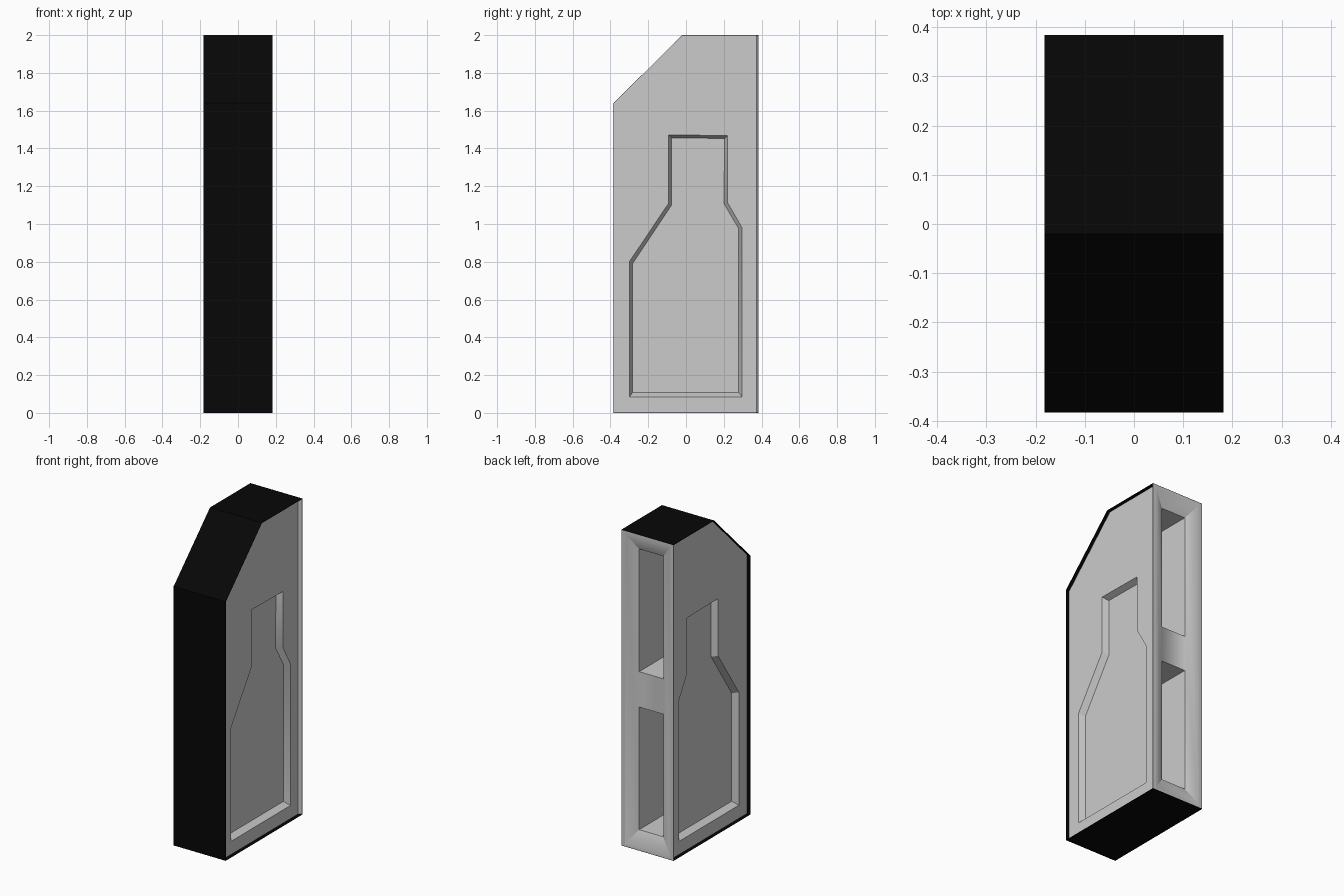
import bpy, bmesh

if "Cube" in bpy.data.objects:
    bpy.data.objects.remove(bpy.data.objects["Cube"])


def make(name, verts, faces):
    bm = bmesh.new()
    vs = [bm.verts.new(p) for p in verts]
    for f in faces:
        bm.faces.new([vs[i] for i in f])
    bmesh.ops.recalc_face_normals(bm, faces=bm.faces)
    mesh = bpy.data.meshes.new(name)
    bm.to_mesh(mesh)
    bm.free()
    obj = bpy.data.objects.new(name, mesh)
    bpy.context.collection.objects.link(obj)
    return obj


def loft(name, rings):
    """Closed solid through matching rings of points, capped at both ends."""
    n = len(rings[0])
    faces = [(k * n + i, k * n + (i + 1) % n, (k + 1) * n + (i + 1) % n, (k + 1) * n + i)
             for k in range(len(rings) - 1) for i in range(n)]
    faces += [range(n), range((len(rings) - 1) * n, len(rings) * n)]
    return make(name, [p for ring in rings for p in ring], faces)


def cut(target, cutter):
    cutter.hide_render = True
    mod = target.modifiers.new("cut", 'BOOLEAN')
    mod.operation = 'DIFFERENCE'
    mod.solver = 'EXACT'
    mod.object = cutter
    bpy.context.view_layer.objects.active = target
    bpy.ops.object.modifier_apply(modifier=mod.name)
    bpy.data.objects.remove(cutter)


WIDE, SIDE, BACK = 0.182, 0.16, 0.384   # rim half width, side panel half width, rear face

# Cabinet core: side profile swept between the two sunken side panels
profile = [(-0.381, 0.002), (BACK, 0.002), (BACK, 1.998), (-0.021, 1.998), (-0.381, 1.639)]
body = loft("cabinet_body", [[(x, y, z) for y, z in profile] for x in (-SIDE, SIDE)])

# Bottle-shaped recess on each side, walls tapering inward
outer = [(-0.30, 0.085), (0.297, 0.085), (0.297, 0.98), (0.219, 1.115),
         (0.219, 1.468), (-0.092, 1.472), (-0.092, 1.11), (-0.30, 0.80)]
inner = [(-0.283, 0.107), (0.279, 0.107), (0.279, 0.975), (0.20, 1.11),
         (0.205, 1.453), (-0.076, 1.456), (-0.076, 1.10), (-0.283, 0.79)]
for side in (-1, 1):
    cut(body, loft("side_recess_cutter",
                   [[(side * x, y, z) for y, z in ring]
                    for x, ring in ((0.20, outer), (SIDE, outer), (0.122, inner))]))

# Flared lip along each rear edge
for side, name in ((-1, "rear_lip_left"), (1, "rear_lip_right")):
    section = [(side * (SIDE - 0.002), 0.372), (side * WIDE, 0.382),
               (side * WIDE, BACK), (side * (SIDE - 0.002), BACK)]
    loft(name, [[(x, y, z) for x, y in section] for z in (0.002, 1.998)])


# Sloped rear frame, then two deep pockets with a sunken crossbar between
def rect(y, half_w, half_h, z):
    return [(sx * half_w, y, z + sz * half_h)
            for sx, sz in ((-1, -1), (1, -1), (1, 1), (-1, 1))]


cut(body, loft("rear_frame_cutter", [rect(0.42, 0.156, 0.978, 1), rect(BACK, 0.156, 0.978, 1),
                                     rect(0.347, 0.085, 0.888, 1)]))
for z in (0.5, 1.5):
    cut(body, loft("rear_pocket_cutter",
                   [rect(0.40, 0.085, 0.388, z), rect(0.04, 0.085, 0.388, z)]))

# Dark band wrapping bottom, front, slope and top, standing proud of the sides
path = [(BACK, 0), (-0.383, 0), (-0.383, 1.64), (-0.02, 2), (BACK, 2)]
inset = [(BACK, 1.998), (-0.021, 1.998), (-0.381, 1.639), (-0.381, 0.002), (BACK, 0.002)]
band = loft("dark_band", [[(x, y, z) for y, z in path + inset] for x in (-WIDE, WIDE)])
dark = bpy.data.materials.new("dark")
dark.diffuse_color = (0.002, 0.002, 0.002, 1)
dark.use_nodes = True
dark.node_tree.nodes["Principled BSDF"].inputs["Base Color"].default_value = dark.diffuse_color
band.data.materials.append(dark)

# Flat shading with only gentle folds smoothed
bpy.ops.object.select_all(action='DESELECT')
body.select_set(True)
bpy.context.view_layer.objects.active = body
bpy.ops.object.shade_smooth_by_angle(angle=0.5)
